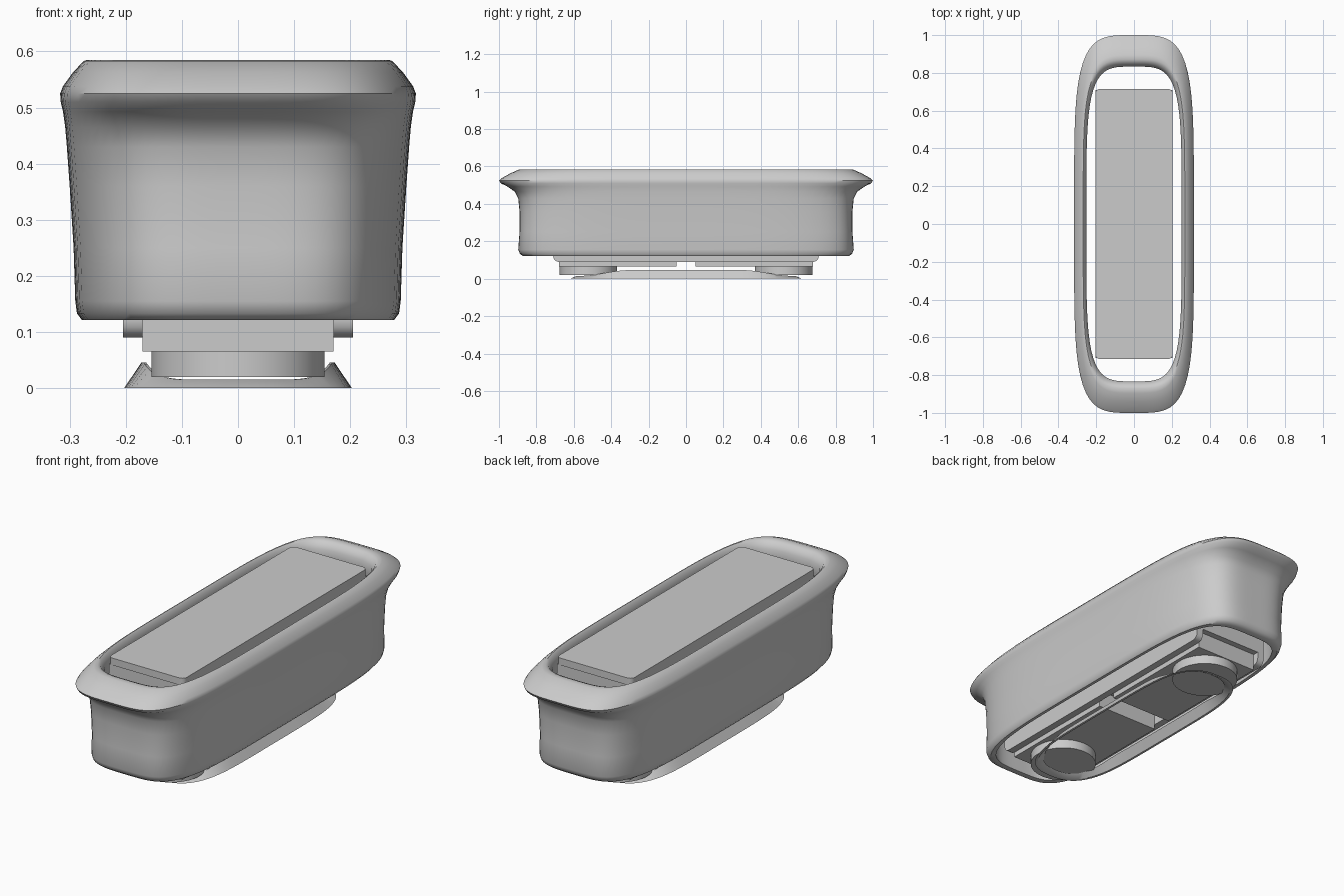
import bpy, bmesh, math

cube = bpy.data.objects.get("Cube")
if cube:
    bpy.data.objects.remove(cube, do_unlink=True)

grey = bpy.data.materials.new("plain_grey")
grey.use_nodes = True
GREY = (0.6, 0.6, 0.6, 1)
grey.diffuse_color = GREY
grey.node_tree.nodes["Principled BSDF"].inputs["Base Color"].default_value = GREY


def finish(name, bm, smooth):
    bmesh.ops.recalc_face_normals(bm, faces=bm.faces[:])
    mesh = bpy.data.meshes.new(name)
    bm.to_mesh(mesh)
    bm.free()
    mesh.materials.append(grey)
    ob = bpy.data.objects.new(name, mesh)
    bpy.context.collection.objects.link(ob)
    bpy.ops.object.select_all(action="DESELECT")
    ob.select_set(True)
    bpy.context.view_layer.objects.active = ob
    bpy.ops.object.shade_smooth_by_angle(angle=math.radians(smooth))


def outline(a, b, n, m, count=112):
    """Rounded oblong: |x/a|^n + |y/b|^m = 1, sampled by direction."""
    pts = []
    for i in range(count):
        t = 2 * math.pi * i / count
        u, v = math.cos(t), math.sin(t)
        lo, hi = 0.0, 2.0
        for _ in range(40):
            r = (lo + hi) / 2
            if abs(u * r) ** n + abs(v * r) ** m > 1:
                hi = r
            else:
                lo = r
        pts.append((a * u * r, b * v * r))
    return pts


def hoop(name, rows, n, m, smooth):
    """Closed ring skinned through rows of (a, b, height rule)."""
    bm = bmesh.new()
    rings = []
    for a, b, z in rows:
        rings.append([bm.verts.new((x, y, z(y) if callable(z) else z))
                      for x, y in outline(a, b, n, m)])
    for k, r in enumerate(rings):
        s = rings[(k + 1) % len(rings)]
        for i in range(len(r)):
            j = (i + 1) % len(r)
            bm.faces.new((r[i], r[j], s[j], s[i]))
    finish(name, bm, smooth)


def box(name, x0, x1, y0, y1, z0, z1, corner=0, lower=0):
    """Box with optional rounded upright corners and rounded lower end edges."""
    bm = bmesh.new()
    bmesh.ops.create_cube(bm, size=1)
    for v in bm.verts:
        v.co = (x0 if v.co.x < 0 else x1, y0 if v.co.y < 0 else y1,
                z0 if v.co.z < 0 else z1)

    def pick(rule):
        return [e for e in bm.edges if rule(*(v.co for v in e.verts))]
    if corner:
        bmesh.ops.bevel(bm, geom=pick(lambda p, q: abs(p.z - q.z) > 1e-4),
                        offset=corner, segments=5, profile=0.5, affect="EDGES")
    if lower:
        bmesh.ops.bevel(bm, geom=pick(lambda p, q: max(p.z, q.z) < z0 + 1e-4
                                      and abs(p.y - q.y) < 1e-4),
                        offset=lower, segments=4, profile=0.5, affect="EDGES")
    finish(name, bm, 30)


# Flared open shell, from the bottom edge up over the rim and down inside
hoop("outer_shell", [
    (0.262, 0.845, 0.122),
    (0.278, 0.872, 0.121),
    (0.287, 0.888, 0.133),
    (0.290, 0.897, 0.155),
    (0.293, 0.890, 0.25),
    (0.300, 0.890, 0.36),
    (0.305, 0.897, 0.43),
    (0.308, 0.915, 0.465),
    (0.312, 0.955, 0.493),
    (0.316, 0.99, 0.51),
    (0.317, 1.0, 0.525),
    (0.312, 0.985, 0.538),
    (0.294, 0.94, 0.563),
    (0.275, 0.895, 0.583),
    (0.269, 0.87, 0.585),
    (0.262, 0.853, 0.578),
    (0.252, 0.833, 0.55),
    (0.252, 0.833, 0.50),
    (0.264, 0.85, 0.42),
    (0.264, 0.85, 0.15),
], 4, 4.8, 40)

# Inner core with its top cover
box("core_block", -0.205, 0.205, -0.71, 0.71, 0.15, 0.55)
box("top_cover", -0.205, 0.205, -0.715, 0.715, 0.55, 0.585, corner=0.025)

for side, label in ((-1, "right"), (1, "left")):
    # Runners along the underside of the core
    xa, xb = sorted((side * 0.17, side * 0.205))
    box(label + "_runner", xa, xb, -0.71, 0.71, 0.09, 0.15, lower=0.03)

# Paired blocks and round feet below the core
for side, label in ((-1, "front"), (1, "back")):
    ya, yb = sorted((side * 0.05, side * 0.68))
    box(label + "_lower_block", -0.17, 0.17, ya, yb, 0.065, 0.15)
    bm = bmesh.new()
    bmesh.ops.create_cone(bm, cap_ends=True, segments=48, radius1=0.154,
                          radius2=0.154, depth=0.046)
    bmesh.ops.translate(bm, verts=bm.verts[:], vec=(0, side * 0.522, 0.043))
    finish(label + "_round_foot", bm, 30)


# Thin sloping base hoop, higher along the sides than at the ends
def crest(y):
    t = min(1, max(0, (abs(y) - 0.3) / 0.27))
    return 0.046 - 0.031 * t * t * (3 - 2 * t)


hoop("base_hoop", [
    (0.203, 0.62, 0.0),
    (0.172, 0.585, crest),
    (0.167, 0.58, crest),
    (0.192, 0.607, 0.0),
], 2.6, 5, 30)
